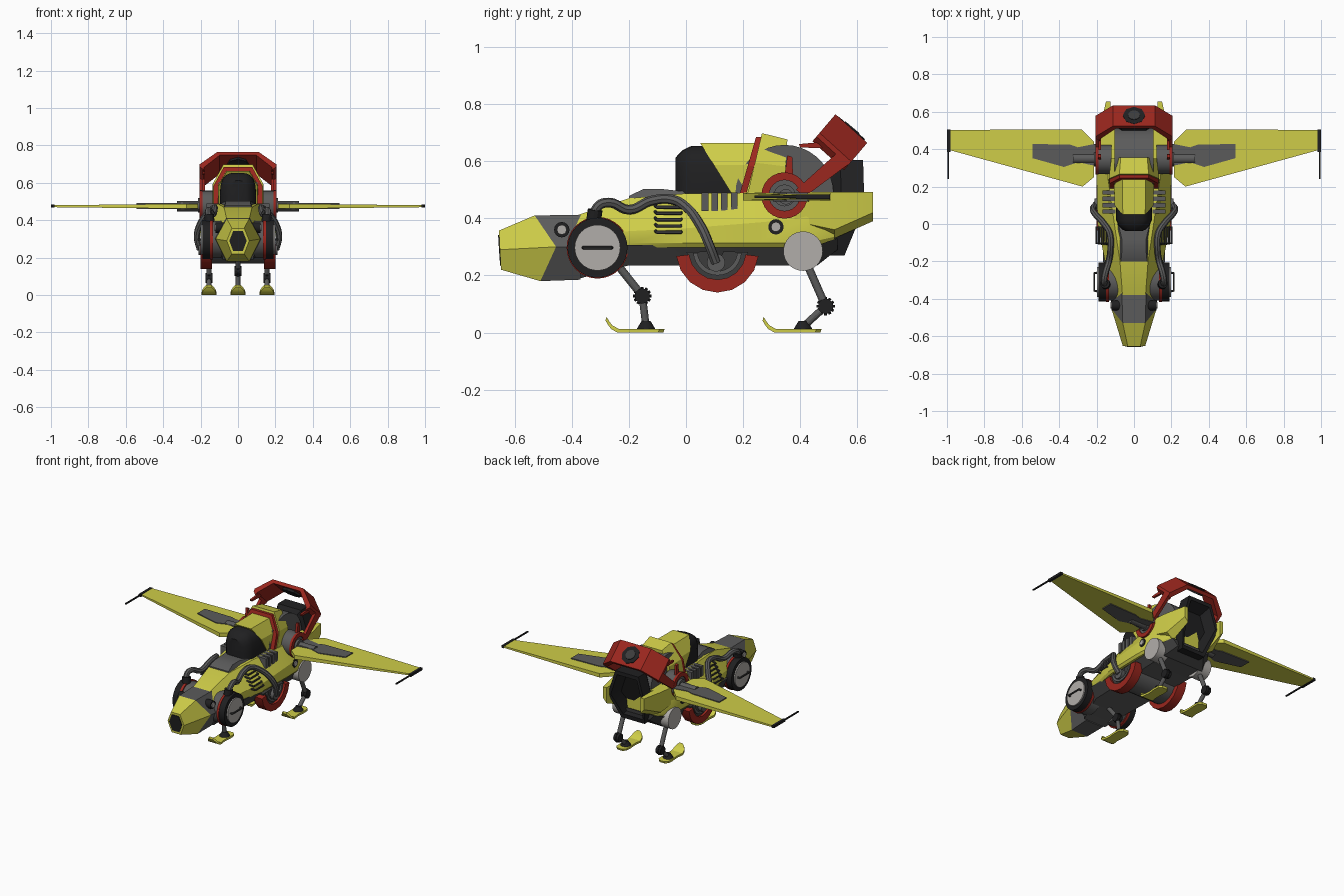
import bpy, bmesh, math
from mathutils import Vector, Matrix

if "Cube" in bpy.data.objects:
    bpy.data.objects.remove(bpy.data.objects["Cube"])


def material(name, rgb):
    m = bpy.data.materials.new(name)
    m.diffuse_color = (*rgb, 1)
    m.use_nodes = True
    m.node_tree.nodes["Principled BSDF"].inputs["Base Color"].default_value = m.diffuse_color
    return m


YELLOW = material("yellow paint", (0.62, 0.61, 0.065))
GREY = material("mid grey metal", (0.105, 0.105, 0.105))
DARK = material("dark grey metal", (0.045, 0.045, 0.045))
BLACK = material("black rubber", (0.014, 0.014, 0.015))
RED = material("red paint", (0.33, 0.020, 0.013))
LIGHT = material("light grey metal", (0.44, 0.42, 0.40))


def finish(ob, mat, mirror):
    ob.data.materials.append(mat)
    if mirror:
        ob.modifiers.new("mirror", 'MIRROR').use_mirror_merge = False
    return ob


def from_bm(name, bm, mat, mirror=False):
    bmesh.ops.recalc_face_normals(bm, faces=bm.faces)
    me = bpy.data.meshes.new(name)
    bm.to_mesh(me)
    bm.free()
    ob = bpy.data.objects.new(name, me)
    bpy.context.collection.objects.link(ob)
    return finish(ob, mat, mirror)


def loft(name, rings, mat, mirror=False):
    """Skin rings of equal point count and cap the ends."""
    bm = bmesh.new()
    vs = [[bm.verts.new(p) for p in r] for r in rings]
    n = len(rings[0])
    for a, b in zip(vs, vs[1:]):
        for i in range(n):
            bm.faces.new((a[i], a[(i + 1) % n], b[(i + 1) % n], b[i]))
    bm.faces.new(vs[0])
    bm.faces.new(vs[-1])
    return from_bm(name, bm, mat, mirror)


def sym(half):
    """Right-hand half section, bottom to top, made into a full ring."""
    return half + [(-x, y, z) for x, y, z in reversed(half)]


def prism(name, pts, axis, a, b, mat, mirror=False):
    put = {'x': lambda p, t: (t, p[0], p[1]), 'z': lambda p, t: (p[0], p[1], t)}[axis]
    return loft(name, [[put(p, a) for p in pts], [put(p, b) for p in pts]], mat, mirror)


def box(name, x, y, z, mat, mirror=False):
    return prism(name, [(y[0], z[0]), (y[1], z[0]), (y[1], z[1]), (y[0], z[1])], 'x', *x, mat, mirror)


def cyl(name, p, q, r, mat, mirror=False, n=24, r2=None):
    p, q = Vector(p), Vector(q)
    m = Matrix.Translation((p + q) / 2) @ (q - p).to_track_quat('Z', 'Y').to_matrix().to_4x4()
    bm = bmesh.new()
    bmesh.ops.create_cone(bm, cap_ends=True, segments=n, radius1=r, radius2=r if r2 is None else r2,
                          depth=(q - p).length, matrix=m)
    return from_bm(name, bm, mat, mirror)


def disc(name, y, z, x0, x1, r, mat, n=32, r2=None):
    return cyl(name, (x0, y, z), (x1, y, z), r, mat, True, n, r2)


def tube(name, pts, r, mat, mirror=True, smooth=True):
    cu = bpy.data.curves.new(name, 'CURVE')
    cu.dimensions, cu.bevel_depth, cu.bevel_resolution, cu.resolution_u = '3D', r, 2, 6
    cu.use_fill_caps = True
    sp = cu.splines.new('BEZIER' if smooth else 'POLY')
    points = sp.bezier_points if smooth else sp.points
    points.add(len(pts) - 1)
    for bp, p in zip(points, pts):
        bp.co = p if smooth else (*p, 1)
        if smooth:
            bp.handle_left_type = bp.handle_right_type = 'AUTO'
    ob = bpy.data.objects.new(name, cu)
    bpy.context.collection.objects.link(ob)
    bpy.ops.object.select_all(action='DESELECT')
    ob.select_set(True)
    bpy.context.view_layer.objects.active = ob
    bpy.ops.object.convert(target='MESH')
    return finish(bpy.context.view_layer.objects.active, mat, mirror)


def ring(name, y, z, x0, x1, ro, ri, a0, a1, n, mat):
    """Arc-shaped band around an x axis, mirrored."""
    ang = [math.radians(a0 + (a1 - a0) * i / n) for i in range(n + 1)]
    secs = [[(x, y + r * math.cos(a), z + r * math.sin(a)) for x, r in
             ((x0, ri), (x1, ri), (x1, ro), (x0, ro))] for a in ang]
    return loft(name, secs, mat, True)


# Fuselage: yellow shell over a grey belly
def shell(y, w, z2, wt, zt, zb=0.298):
    return sym([(w * .94, y, zb), (w, y, zb + .015), (w, y, z2), (wt, y, zt)])


loft("fuselage", [shell(-.40, .105, .335, .06, .405), shell(-.20, .155, .355, .075, .47),
                  shell(.0, .195, .365, .105, .487), shell(.25, .20, .385, .14, .49),
                  shell(.42, .195, .40, .145, .49), shell(.52, .15, .42, .12, .488, .32)], YELLOW)
belly = loft("belly", [sym([(a, y, zb), (b, y, zt)]) for y, a, b, zb, zt in
                       ((-.37, .08, .11, .19, .32), (-.2, .13, .165, .235, .306),
                        (.46, .15, .185, .235, .306), (.53, .10, .14, .29, .33))], DARK)
belly.data.materials.append(GREY)
for f in belly.data.polygons:
    f.material_index = int(f.normal.z < -.8)

# Hexagonal nose and grey collar
tip = sym([(.033, -.648, .22), (.06, -.652, .29), (.033, -.655, .357)])
mid = sym([(.06, -.51, .18), (.12, -.455, .30), (.06, -.53, .41)])
back = sym([(.065, -.37, .185), (.125, -.36, .30), (.065, -.36, .412)])
loft("nose_cone", [tip, mid], YELLOW)
loft("nose_collar", [mid, back], GREY)
hole = [(x * .78, y - .003, .29 + (z - .29) * .78) for x, y, z in tip]
loft("nose_intake", [hole, [(x, y + .02, z) for x, y, z in hole]], BLACK)
for nm, x, y, z in (("nose_lamp", .105, -.435, .36), ("rear_lamp", .185, .315, .37)):
    disc(nm + "_rim", y, z, x - .03, x + .015, .027, BLACK, 16)
    disc(nm, y, z, x, x + .021, .017, LIGHT, 12)

# Cowl in front of the cockpit
loft("cowl", [sym([(.08, -.20, .44), (.07, -.20, .478)]), sym([(.085, -.15, .45), (.065, -.15, .502)]),
              sym([(.085, -.08, .45), (.065, -.08, .502)]), sym([(.11, .03, .46), (.09, .03, .49)])], GREY)


# Cockpit: rounded dark canopy, yellow hood, red rim
def arch(w, yb, yt, zb, zt):
    zm = zb + .6 * (zt - zb)
    return sym([(w, yb, zb), (w, yb + .6 * (yt - yb), zm), (w * .58, yt, zt)])


def dome(y, w, zt):
    ang = [math.radians(a) for a in (0, 18, 36, 54, 72, 86)]
    return sym([(w, y, .47)] + [(w * math.cos(a) ** .6, y, .53 + (zt - .53) * math.sin(a) ** .7) for a in ang])


loft("canopy", [dome(-.037, .045, .612), dome(-.03, .062, .62), dome(-.01, .082, .64),
                dome(.02, .095, .654), dome(.18, .098, .654)], BLACK)
loft("hood_front", [arch(.103, .17, .05, .47, .663), arch(.108, .22, .25, .47, .663)], YELLOW)
loft("hood_rim", [arch(.132, .172, .245, .43, .684), arch(.132, .195, .268, .43, .684)], RED)
loft("hood_rear", [arch(.135, .205, .266, .44, .698), arch(.122, .34, .355, .44, .676)], YELLOW)
for i in range(4):
    box("cockpit_rib", (.10, .168), (.055 + i * .034, .078 + i * .034), (.425, .49), GREY, True)

# Drum engine behind the cockpit
cyl("engine_drum", (-.105, .345, .485), (.105, .345, .485), .172, GREY, n=36)


# Rear thruster, hexagonal with a hollow mouth
def hexa(s, dy):
    prof = ((.085, .535, .27), (.135, .605, .44), (.085, .60, .605))
    return sym([(x * s, y + dy, .44 + (z - .44) * s) for x, y, z in prof])


loft("thruster", [hexa(.75, -.10), hexa(1, -.06), hexa(1, .02), hexa(.85, .02), hexa(.65, -.05)], BLACK)


def slab(y, x0, x1, z0, z1):
    return [(x0, y, z0), (x1, y, z0 + .03), (x1, y, z1), (x0, y, z1)]


loft("tail_plate", [slab(.38, .12, .196, .36, .492), slab(.52, .125, .18, .33, .492),
                    slab(.655, .125, .15, .39, .492)], YELLOW, True)

# Wings with grey root plates and tip rods
wing = prism("wing", [(.215, .25), (.275, .20), (.985, .395), (.985, .503), (.28, .506), (.215, .44)],
             'z', .462, .488, YELLOW, True)
for v in wing.data.vertices:
    v.co.z = .475 + (v.co.z - .475) * (1 - .6 * max(0, v.co.x - .28) / .71)
prism("wing_root_plate", [(.20, .31), (.30, .33), (.375, .305), (.543, .352), (.543, .428), (.34, .424),
                          (.30, .41), (.20, .43)], 'z', .459, .491, GREY, True)
cyl("wing_spar", (.18, .35, .475), (.325, .35, .475), .027, GREY, True, 16)
box("wing_tip_bar", (.982, .999), (.385, .505), (.467, .483), BLACK, True)
box("wing_tip_rod", (.988, .996), (.24, .39), (.471, .479), BLACK, True)

# Wing hubs and red roll arch
disc("wing_hub", .345, .48, .12, .199, .078, GREY)
ring("hub_ring", .345, .48, .19, .206, .081, .054, 0, 360, 24, RED)
disc("hub_cap", .345, .48, .18, .213, .038, GREY)
prism("roll_arm_long", [(.385, .50), (.415, .475), (.57, .59), (.53, .63)], 'x', .186, .205, RED, True)
prism("roll_arm_short", [(.345, .55), (.375, .545), (.372, .615), (.355, .62)], 'x', .176, .192, RED, True)
prism("roll_arm_upper", [(.40, .648), (.49, .645), (.49, .668), (.395, .66)], 'x', .176, .19, RED, True)
U, N = Vector((0, .65, .76)), Vector((0, .74, -.67))
BASE = Vector((0, .46, .69))
secs = []
for xo, u, xi in ((.205, -.005, .182), (.205, .012, .182), (.112, .098, .098)):
    o, i = BASE + U * u + Vector((xo, 0, 0)), BASE + U * (u - .022) + Vector((xi, 0, 0))
    secs.append([o, o + N * .15, i + N * .15, i])
secs += [[Vector((-p.x, p.y, p.z)) for p in s] for s in reversed(secs)]
loft("roll_arch", secs, RED)
c = BASE + U * .098 + N * .075
cyl("arch_fan_rim", c - U * .035, c + U * .003, .06, BLACK, n=8)
cyl("arch_fan_hub", c, c + U * .006, .032, DARK, n=12)

# Front side turbines with handle
disc("turbine_mount", -.31, .297, .07, .136, .10, GREY)
disc("turbine_red_rim", -.31, .297, .135, .15, .108, RED)
disc("turbine_tyre", -.31, .297, .149, .19, .105, BLACK)
disc("turbine_cap", -.31, .297, .18, .198, .08, LIGHT)
tube("turbine_handle", [(.195, -.36, .297), (.213, -.357, .297), (.213, -.263, .297), (.195, -.26, .297)],
     .006, DARK, True, False)

# Rear round covers
disc("rear_cover", .41, .285, .12, .205, .069, LIGHT)

# Red half fenders with inner disc, hub and axle
ring("fender", .11, .285, .14, .2, .145, .10, 187, 353, 8, RED)
ring("fender_inner", .11, .285, .13, .185, .108, .02, 182, 358, 12, DARK)
ring("fender_trim", .11, .285, .17, .195, .085, .07, 185, 355, 14, GREY)
disc("fender_hub", .105, .245, .15, .21, .032, GREY, 16)
cyl("fender_axle", (-.14, .11, .285), (.14, .11, .285), .115, GREY, n=16)

# Side hoses
tube("side_hose", [(.15, -.32, .38), (.16, -.31, .44), (.155, -.27, .455), (.135, -.20, .43), (.125, -.12, .462),
                   (.13, -.05, .466), (.16, .0, .44), (.205, .05, .375), (.22, .08, .31), (.205, .105, .245)],
     .017, GREY)
cyl("hose_fitting", (.15, -.325, .38), (.155, -.318, .43), .026, BLACK, True, 12)

# Louvres on the sloping flanks
for i in range(5):
    x, z = .148 + i * .013, .445 - i * .022
    tube("louvre", [(x - .04, -.108, z), (x, -.102, z - .006), (x, -.018, z - .006), (x - .04, -.012, z)],
         .006, DARK, True, False)


# Landing gear: one front leg, two rear legs, each on a round-ended ski
def gear(name, x, hip, knee, foot, s, mirror):
    h, k, f = ((x, *p) for p in (hip, knee, foot))
    cyl(name + "_upper", h, k, .014, GREY, mirror, 12)
    cyl(name + "_lower", k, f, .013, GREY, mirror, 12)
    cyl(name + "_knee", (x - .018, *knee), (x + .018, *knee), .027, BLACK, mirror, 12)
    for i in range(6):
        a = math.pi * i / 6
        d = Vector((0, math.cos(a), math.sin(a))) * .032
        cyl(name + "_knee_tooth", Vector(k) - d, Vector(k) + d, .005, BLACK, mirror, 6)
    cyl(name + "_ankle", (x, foot[0], .01), (x, foot[0], .04), .034, BLACK, mirror, 12, .016)
    secs = [(0, .042, .012), (.008, .028, .028), (.02, .012, .037), (.042, 0, .04), (.09, 0, .034),
            (.15, 0, .038), (.185, 0, .036), (.203, 0, .018)]
    loft(name + "_ski", [[(x - w, s + y, z), (x + w, s + y, z), (x + w, s + y + .004, z + .013),
                          (x - w, s + y + .004, z + .013)] for y, z, w in secs], YELLOW, mirror)


gear("front_leg", 0, (-.25, .25), (-.153, .128), (-.14, .02), -.282, False)
gear("rear_leg", .155, (.415, .26), (.489, .092), (.41, .02), .268, True)

bpy.ops.object.select_all(action='SELECT')
bpy.ops.object.shade_smooth_by_angle(angle=math.radians(28))
